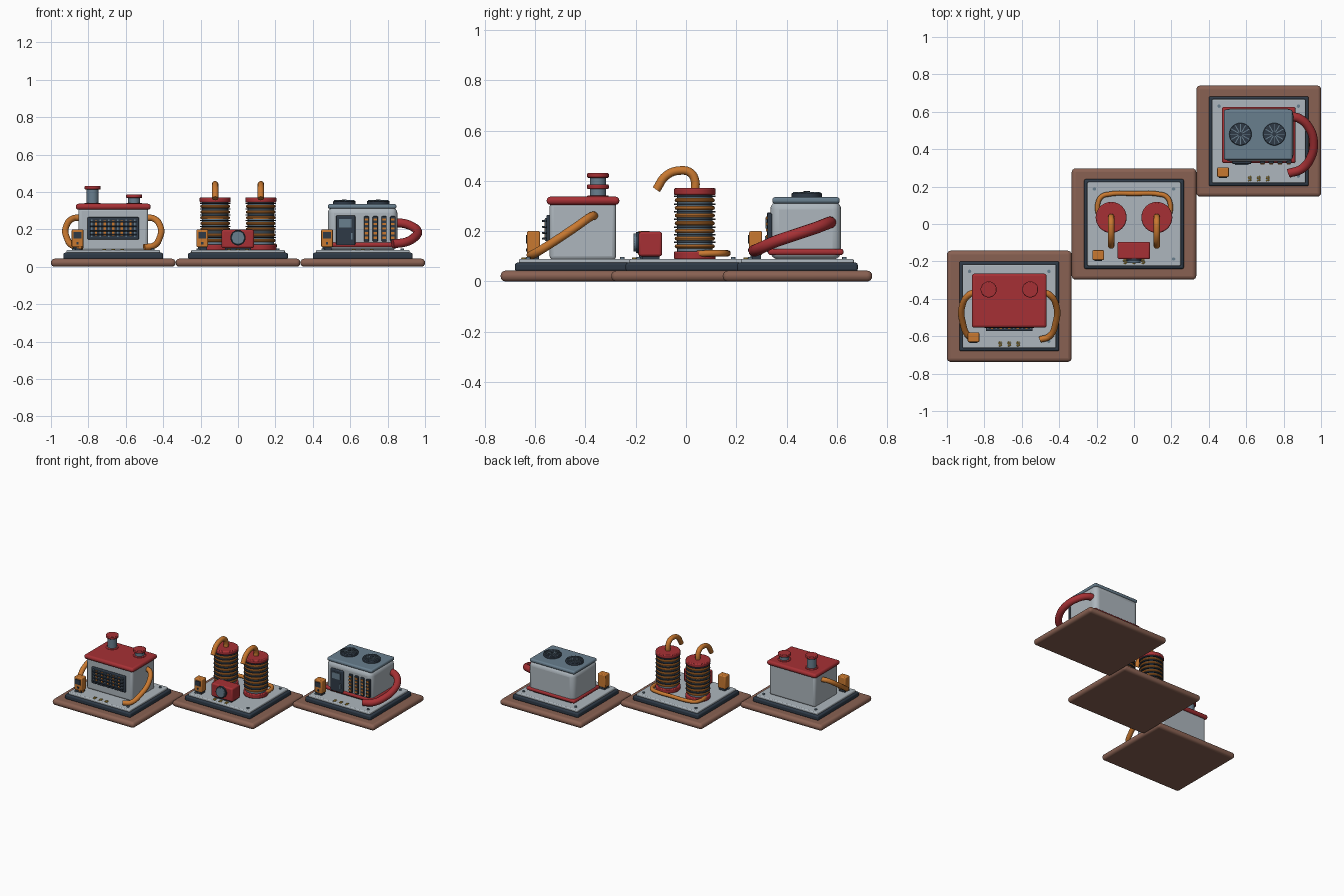
import bpy
import math
from mathutils import Vector

cube = bpy.data.objects.get("Cube")
if cube:
    bpy.data.objects.remove(cube, do_unlink=True)


def material(name, r, g, b):
    m = bpy.data.materials.new(name)
    m.use_nodes = True
    m.diffuse_color = (r, g, b, 1)
    m.node_tree.nodes["Principled BSDF"].inputs["Base Color"].default_value = (r, g, b, 1)
    return m


BROWN = material("earth brown", 0.25, 0.12, 0.085)
NAVY = material("dark navy", 0.028, 0.042, 0.062)
PALE = material("pale metal", 0.42, 0.47, 0.51)
SLATE = material("slate blue", 0.14, 0.21, 0.27)
RED = material("dull red", 0.38, 0.03, 0.035)
COPPER = material("copper orange", 0.58, 0.19, 0.03)
GOLD = material("gold", 0.5, 0.33, 0.05)

origin = Vector((0, 0, 0))


def finish(ob, name, mat):
    ob.name = name
    ob.data.materials.append(mat)
    bpy.ops.object.shade_smooth_by_angle(angle=math.radians(40))
    return ob


def box(name, mat, x, y, z, bevel=0.0, segments=3):
    """Box from (min, max) pairs, relative to the current station."""
    lo, hi = Vector((x[0], y[0], z[0])), Vector((x[1], y[1], z[1]))
    bpy.ops.mesh.primitive_cube_add(size=1, location=origin + (lo + hi) / 2)
    ob = bpy.context.object
    ob.scale = hi - lo
    bpy.ops.object.transform_apply(location=False, rotation=False, scale=True)
    if bevel:
        mod = ob.modifiers.new("bevel", 'BEVEL')
        mod.width, mod.segments = bevel, segments
    return finish(ob, name, mat)


def disc(name, mat, x, y, z0, z1, r, bevel=0.0, sides=32):
    bpy.ops.mesh.primitive_cylinder_add(vertices=sides, radius=r, depth=z1 - z0,
                                        location=origin + Vector((x, y, (z0 + z1) / 2)))
    ob = bpy.context.object
    if bevel:
        mod = ob.modifiers.new("bevel", 'BEVEL')
        mod.width, mod.segments = bevel, 2
    return finish(ob, name, mat)


def pipe(name, mat, points, r):
    """Smooth round tube through the points."""
    cu = bpy.data.curves.new(name, 'CURVE')
    cu.dimensions = '3D'
    cu.bevel_depth, cu.bevel_resolution = r, 4
    cu.resolution_u, cu.use_fill_caps = 8, True
    sp = cu.splines.new('BEZIER')
    sp.bezier_points.add(len(points) - 1)
    for bp, p in zip(sp.bezier_points, points):
        bp.co = origin + Vector(p)
        bp.handle_left_type = bp.handle_right_type = 'AUTO'
    cu.materials.append(mat)
    ob = bpy.data.objects.new(name, cu)
    bpy.context.collection.objects.link(ob)


def base(tag):
    """Ground tile, stepped plate, screws, sockets and control box."""
    box(tag + "_ground", BROWN, (-.333, .333), (-.297, .297), (0, .043), .02, 4)
    box(tag + "_plinth", NAVY, (-.267, .267), (-.24, .24), (.04, .075), .01)
    box(tag + "_deck", PALE, (-.25, .25), (-.224, .224), (.07, .09), .006)
    for sx in (-1, 1):
        for sy in (-1, 1):
            disc(tag + "_screw", SLATE, sx * .212, sy * .187, .088, .097, .009, sides=12)
    # small gold contacts
    for i in (-1, 0, 1):
        pipe(tag + "_contact", GOLD, [(i * .048 + .008, -.19, .092), (i * .048 - .007, -.196, .092),
                                      (i * .048 + .007, -.205, .092), (i * .048 - .008, -.212, .092)], .0035)
    # control box
    box(tag + "_control_box", COPPER, (-.222, -.16), (-.192, -.14), (.105, .2), .006)
    box(tag + "_control_foot", NAVY, (-.215, -.167), (-.187, -.145), (.09, .106))
    box(tag + "_control_screen", NAVY, (-.212, -.17), (-.197, -.19), (.15, .185))
    box(tag + "_control_switch", NAVY, (-.197, -.185), (-.197, -.19), (.12, .132))


# Station with furnace and chimneys
origin = Vector((-.667, -.44, 0))
base("furnace")
box("furnace_body", PALE, (-.187, .187), (-.102, .162), (.085, .315), .016)
box("furnace_roof", RED, (-.2, .2), (-.114, .175), (.305, .337), .014)
for x, top in ((-.11, .415), (.112, .37)):
    disc("chimney_collar", RED, x, .09, .33, .342, .043, .004)
    disc("chimney_shaft", SLATE, x, .09, .335, top, .032)
    disc("chimney_cap", RED, x, .09, top - .003, top + .016, .043, .004)
# grille with glowing bars behind slats
box("grille_panel", NAVY, (-.138, .138), (-.115, -.1), (.145, .265), .006)
for i in range(5):
    x = -.092 + i * .046
    box("grille_glow", COPPER, (x - .006, x + .006), (-.122, -.113), (.165, .248))
for i in range(6):
    x = -.115 + i * .046
    box("grille_bar", SLATE, (x - .004, x + .004), (-.121, -.113), (.16, .252))
for i in range(4):
    z = .17 + i * .0235
    box("grille_slat", NAVY, (-.125, .125), (-.132, -.113), (z - .004, z + .004), .002)
# side pipes
for side in (-1, 1):
    pipe("furnace_pipe", COPPER,
         [(side * a, y, z) for a, y, z in ((.18, .075, .262), (.215, .062, .258), (.252, 0, .215),
                                           (.248, -.09, .155), (.215, -.16, .112), (.165, -.178, .104))], .017)

# Station with twin coils
origin = Vector((0, 0, 0))
base("coil")
for side in (-1, 1):
    x, y = side * .122, .035
    disc("coil_foot", RED, x, y, .088, .12, .083, .006)
    disc("coil_core", SLATE, x, y, .115, .35, .07)
    disc("coil_top", RED, x, y, .343, .371, .083, .006)
    for i in range(7):
        z = .14 + i * .0305
        bpy.ops.mesh.primitive_torus_add(major_radius=.072, minor_radius=.008, major_segments=32,
                                         minor_segments=8, location=origin + Vector((x, y, z)))
        finish(bpy.context.object, "coil_winding", COPPER)
        disc("coil_fin", NAVY, x, y, z + .0125, z + .018, .082)
    pipe("coil_hook", COPPER, [(x, .036, .36), (x, .036, .4), (x, .018, .432), (x, -.025, .441),
                               (x, -.08, .42), (x, -.118, .365)], .017)
pipe("coil_link", COPPER, [(-.19, .045, .11), (-.195, .1, .112), (-.175, .145, .112), (-.13, .16, .112),
                           (0, .163, .112), (.13, .16, .112), (.175, .145, .112), (.195, .1, .112),
                           (.19, .045, .11)], .013)
# meter in front of the coils
box("meter_box", RED, (-.088, .086), (-.188, -.095), (.1, .198), .01)
box("meter_foot", NAVY, (-.07, .07), (-.175, -.105), (.088, .102))
gauge = disc("meter_gauge", SLATE, 0, -.198, .147, .17, .036, .003)
gauge.rotation_euler.x = math.pi / 2
gauge.location.z = .155
rim = disc("meter_rim", NAVY, 0, -.191, .15, .164, .041)
rim.rotation_euler.x = math.pi / 2
rim.location.z = .155

# Station with fan cooler
origin = Vector((.667, .443, 0))
base("cooler")
box("cooler_body", PALE, (-.187, .185), (-.108, .174), (.087, .32), .034, 4)
box("cooler_trim", RED, (-.197, .196), (-.117, .183), (.105, .13), .01)
box("cooler_roof", SLATE, (-.186, .18), (-.1, .168), (.31, .335), .01)
for x in (-.098, .083):
    disc("fan_housing", NAVY, x, .037, .33, .352, .06, .004)
    for i in range(12):
        a = i * math.pi / 6
        r = .033
        bpy.ops.mesh.primitive_cube_add(
            size=1, location=origin + Vector((x + r * math.cos(a), .037 + r * math.sin(a), .353)),
            rotation=(0, 0, a))
        bpy.context.object.scale = (.044, .005, .007)
        finish(bpy.context.object, "fan_blade", SLATE)
    disc("fan_hub", NAVY, x, .037, .35, .36, .012)
# front door and vents
box("cooler_door", NAVY, (-.142, -.04), (-.122, -.1), (.115, .275), .006)
box("door_window", SLATE, (-.126, -.06), (-.127, -.12), (.21, .255))
box("door_handle", SLATE, (-.062, -.054), (-.128, -.12), (.145, .18))
for i in range(4):
    x = .02 + i * .047
    box("vent_strip", NAVY, (x - .014, x + .014), (-.12, -.1), (.135, .27), .005)
    for j in range(5):
        z = .155 + j * .0245
        box("vent_light", COPPER, (x - .01, x + .01), (-.124, -.118), (z - .006, z + .006))
# thick side hose
pipe("cooler_hose", RED, [(.17, .132, .235), (.215, .122, .232), (.27, .07, .212), (.293, -.005, .187),
                          (.277, -.09, .158), (.23, -.148, .132), (.16, -.172, .122)], .024)
